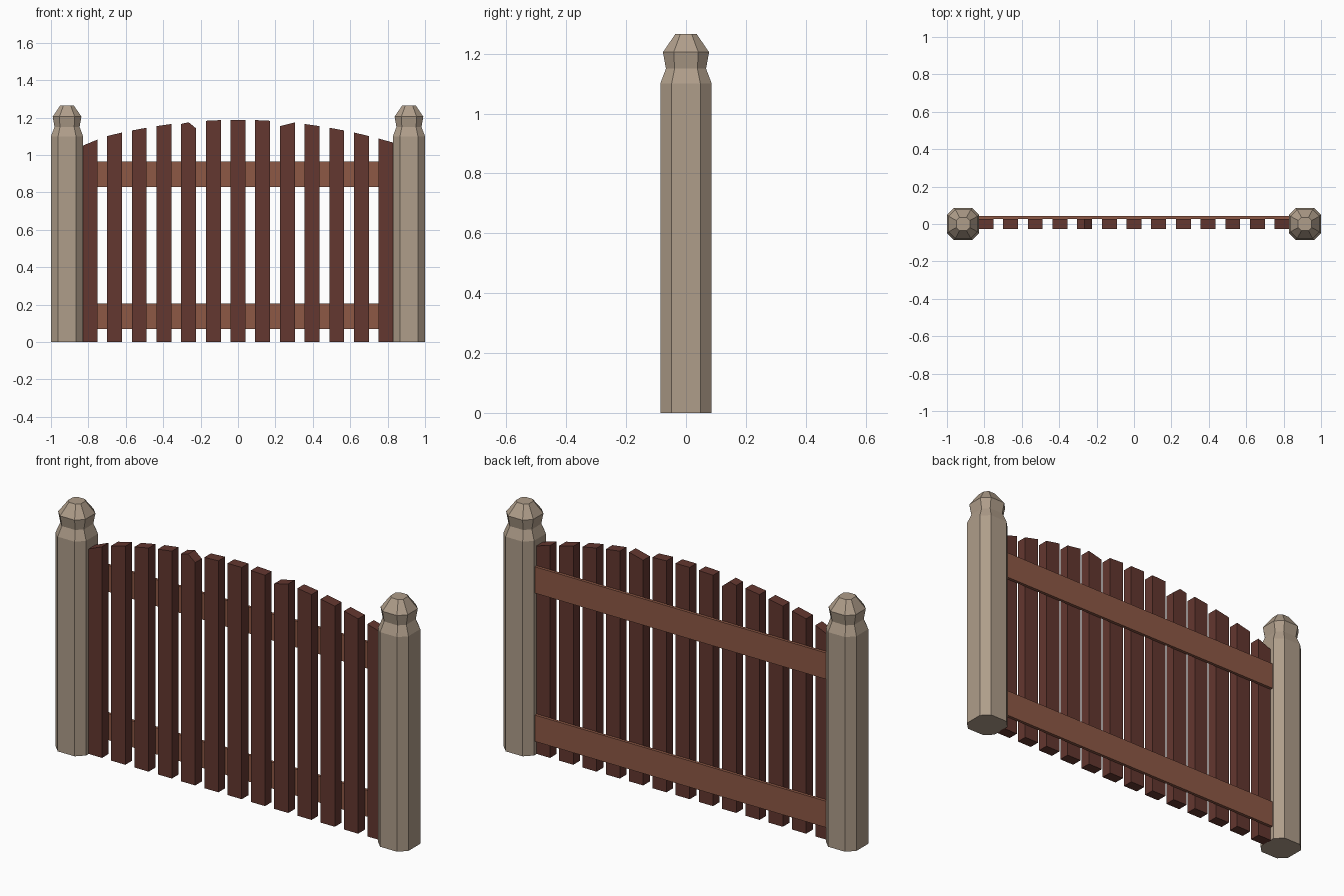
import bpy, bmesh

if "Cube" in bpy.data.objects:
    bpy.data.objects.remove(bpy.data.objects["Cube"])


def material(name, rgb):
    m = bpy.data.materials.new(name)
    m.diffuse_color = (*rgb, 1)
    m.use_nodes = True
    m.node_tree.nodes["Principled BSDF"].inputs["Base Color"].default_value = m.diffuse_color
    return m


POST = material("weathered tan wood", (0.43, 0.34, 0.255))
PICKET = material("dark red brown wood", (0.125, 0.038, 0.029))
RAIL = material("warm brown wood", (0.27, 0.098, 0.06))


def finish(bm, name, mat):
    bmesh.ops.recalc_face_normals(bm, faces=bm.faces)
    mesh = bpy.data.meshes.new(name)
    bm.to_mesh(mesh)
    bm.free()
    mesh.materials.append(mat)
    ob = bpy.data.objects.new(name, mesh)
    bpy.context.collection.objects.link(ob)
    return ob


def slab(name, outline, y0, y1, mat):
    """Extrude an x-z outline from y0 to y1."""
    bm = bmesh.new()
    face = bm.faces.new([bm.verts.new((x, y0, z)) for x, z in outline])
    ext = bmesh.ops.extrude_face_region(bm, geom=[face])
    verts = [v for v in ext["geom"] if isinstance(v, bmesh.types.BMVert)]
    bmesh.ops.translate(bm, verts=verts, vec=(0, y1 - y0, 0))
    return finish(bm, name, mat)


def post(name, cx):
    """Chamfered-square post: stacked rings of (z, half width, half flat)."""
    rings = [(0, .086, .048), (1.10, .086, .048), (1.15, .067, .038),
             (1.205, .077, .041), (1.265, .036, .019)]
    bm = bmesh.new()
    loops = []
    for z, a, b in rings:
        pts = [(a, -b), (a, b), (b, a), (-b, a), (-a, b), (-a, -b), (-b, -a), (b, -a)]
        loops.append([bm.verts.new((cx + x, y, z)) for x, y in pts])
    for lo, hi in zip(loops, loops[1:]):
        for i in range(8):
            j = (i + 1) % 8
            bm.faces.new((lo[i], lo[j], hi[j], hi[i]))
    bm.faces.new(loops[0])
    bm.faces.new(loops[-1])
    return finish(bm, name, POST)


# End posts
post("left_post", -0.914)
post("right_post", 0.914)

# Rails behind the pickets, ending inside the posts
for name, z0, z1 in (("lower_rail", .07, .205), ("upper_rail", .83, .965)):
    slab(name, [(-.85, z0), (.85, z0), (.85, z1), (-.85, z1)], .027, .042, RAIL)


# Pickets with tops following a shallow arch
def arch(x):
    return 1.188 - 0.177 * x * x


# Worn pickets with chipped or lower tops
special = {-6: [(.04, 1.082), (-.04, 1.049)],
           -2: [(.04, 1.142), (0, 1.175), (-.04, 1.166)],
           2: [(.04, 1.174), (-.04, 1.154)]}
for i in range(-6, 7):
    cx = i * 0.132
    top = special.get(i, [(d, arch(cx + d)) for d in (.04, -.04)])
    outline = [(cx - .04, 0), (cx + .04, 0)] + [(cx + d, z) for d, z in top]
    slab(f"picket_{i + 7}", outline, -.027, .027, PICKET)
